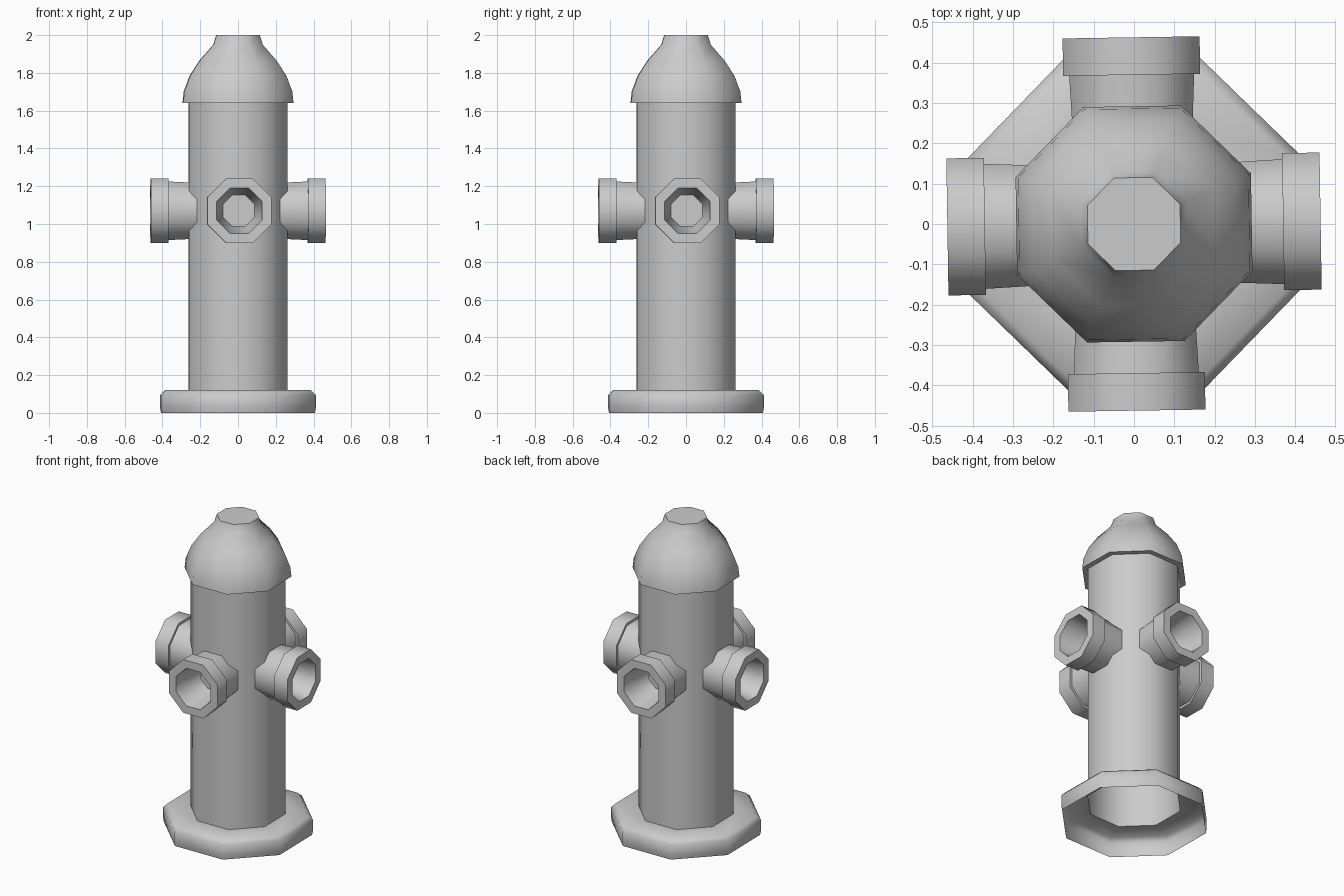
import bpy, bmesh
from math import pi, cos, sin, radians
from mathutils import Matrix

if "Cube" in bpy.data.objects:
    bpy.data.objects.remove(bpy.data.objects["Cube"])

SIDES = 8
TWIST = radians(0.9)   # the whole model is turned very slightly


def lathe(name, profile, matrix, close_end=False):
    """Octagonal revolve of (flat-to-centre radius, height) points."""
    bm = bmesh.new()
    rings = []
    for r, z in profile:
        rad = r / cos(pi / SIDES)
        angles = [(j + 0.5) * 2 * pi / SIDES for j in range(SIDES)]
        rings.append([bm.verts.new((rad * cos(a), rad * sin(a), z)) for a in angles])
    for lo, hi in zip(rings, rings[1:]):
        for j in range(SIDES):
            k = (j + 1) % SIDES
            bm.faces.new((lo[j], lo[k], hi[k], hi[j]))
    if close_end:
        bm.faces.new(rings[-1])
    mesh = bpy.data.meshes.new(name)
    bm.to_mesh(mesh)
    bm.free()
    ob = bpy.data.objects.new(name, mesh)
    bpy.context.collection.objects.link(ob)
    ob.matrix_world = matrix
    bpy.ops.object.select_all(action='DESELECT')
    ob.select_set(True)
    bpy.context.view_layer.objects.active = ob
    bpy.ops.object.shade_smooth_by_angle(angle=radians(50))
    return ob


upright = Matrix.Rotation(TWIST, 4, 'Z')

# Foot flange, open underneath
lathe("base", [(0.405, 0), (0.41, 0.03), (0.41, 0.095), (0.385, 0.12), (0.26, 0.12)], upright)

# Barrel
lathe("body", [(0.26, 0.12), (0.26, 1.64)], upright)

# Domed cap with overhanging lip and flat top
lathe("cap", [(0.26, 1.64), (0.292, 1.64), (0.286, 1.70), (0.255, 1.785),
              (0.203, 1.865), (0.13, 1.95), (0.115, 2.0)], upright, True)

# Four hollow nozzles: neck, collar, tapered bore and floor
nozzle = [(0.147, 0.2), (0.155, 0.37), (0.17, 0.37), (0.17, 0.463),
          (0.12, 0.463), (0.105, 0.36), (0.083, 0.262)]
for i, side in enumerate(("front", "right", "back", "left")):
    m = (Matrix.Rotation(TWIST + i * pi / 2, 4, 'Z')
         @ Matrix.Translation((0, 0, 1.07))
         @ Matrix.Rotation(pi / 2, 4, 'X'))
    lathe("nozzle_" + side, nozzle, m, True)
